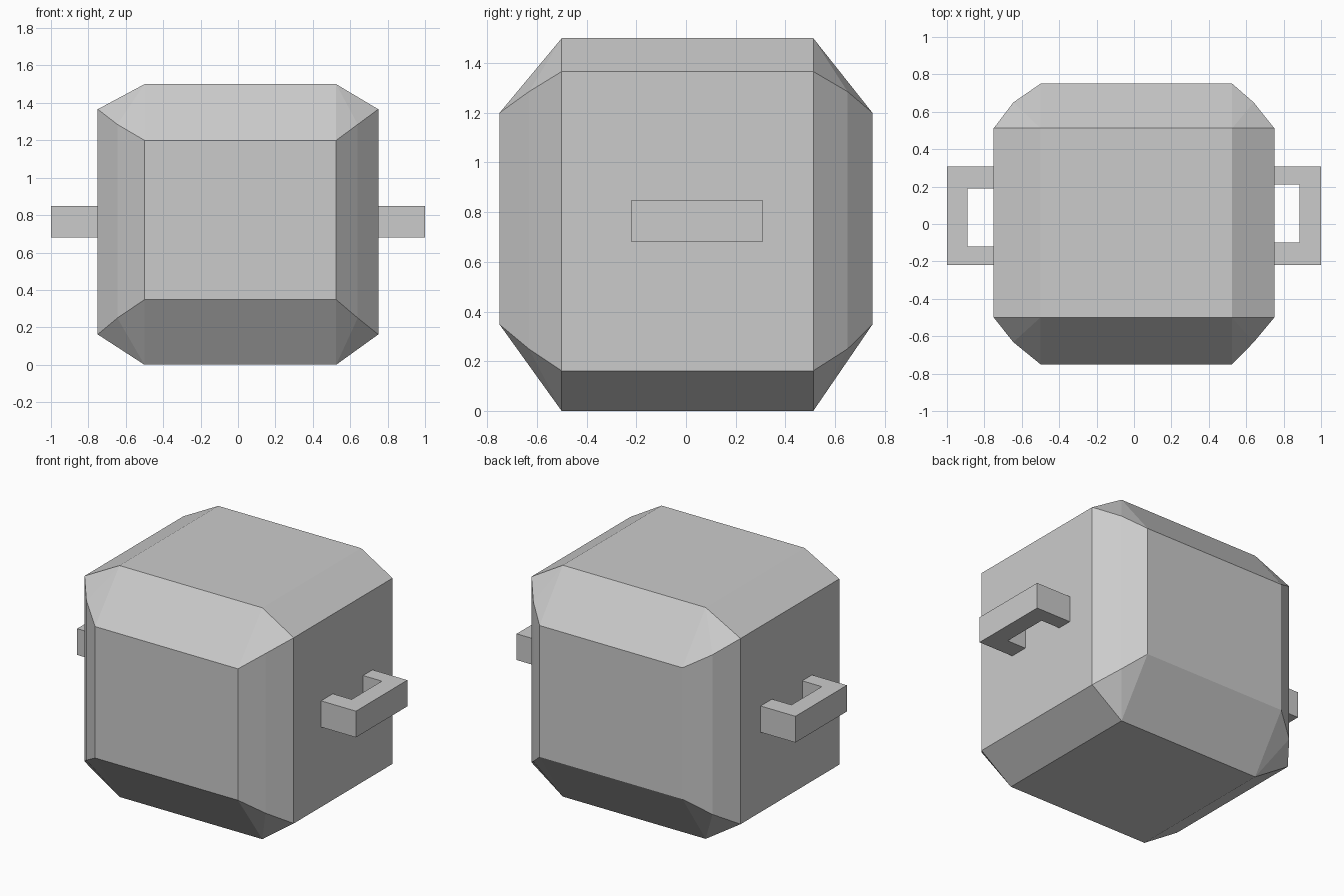
import bpy, bmesh

if "Cube" in bpy.data.objects:
    bpy.data.objects.remove(bpy.data.objects["Cube"])


def make_object(name, bm):
    bmesh.ops.recalc_face_normals(bm, faces=bm.faces)
    mesh = bpy.data.meshes.new(name)
    bm.to_mesh(mesh)
    bm.free()
    obj = bpy.data.objects.new(name, mesh)
    bpy.context.collection.objects.link(obj)
    return obj


def chamfered_body():
    """Block with slanted top and bottom edges and two-segment upright edges."""
    bm = bmesh.new()
    # flat face limit (inner) and rounded corner midpoint per side
    x_sides = ((-0.75, -0.50, -0.645), (0.75, 0.525, 0.64))
    y_sides = ((-0.75, -0.50, -0.632), (0.75, 0.512, 0.65))
    # cap, side-face, midpoint and front-face heights
    z_sides = ((0.0, 0.162, 0.25, 0.348), (1.5, 1.366, 1.285, 1.2))
    for xo, xi, xm in x_sides:
        for yo, yi, ym in y_sides:
            for z_cap, z_side, z_mid, z_front in z_sides:
                for co in ((xi, yi, z_cap), (xo, yi, z_side),
                           (xm, ym, z_mid), (xi, yo, z_front)):
                    bm.verts.new(co)
    bmesh.ops.convex_hull(bm, input=bm.verts)
    bmesh.ops.dissolve_limit(bm, angle_limit=0.02, verts=bm.verts, edges=bm.edges)
    return make_object("body", bm)


def handle(name, side, grip_x, inner_low, inner_high):
    """U-shaped bracket profile, extruded upward."""
    low, high = -0.22, 0.307
    profile = [(0.75, low), (1.0, low), (1.0, high), (0.75, high),
               (0.75, inner_high), (grip_x, inner_high),
               (grip_x, inner_low), (0.75, inner_low)]
    bm = bmesh.new()
    face = bm.faces.new([bm.verts.new((side * x, y, 0.68)) for x, y in profile])
    result = bmesh.ops.extrude_face_region(bm, geom=[face], use_keep_orig=True)
    top = [v for v in result["geom"] if isinstance(v, bmesh.types.BMVert)]
    bmesh.ops.translate(bm, verts=top, vec=(0, 0, 0.17))
    return make_object(name, bm)


chamfered_body()
handle("right_handle", 1, 0.885, -0.10, 0.21)
handle("left_handle", -1, 0.89, -0.12, 0.19)
